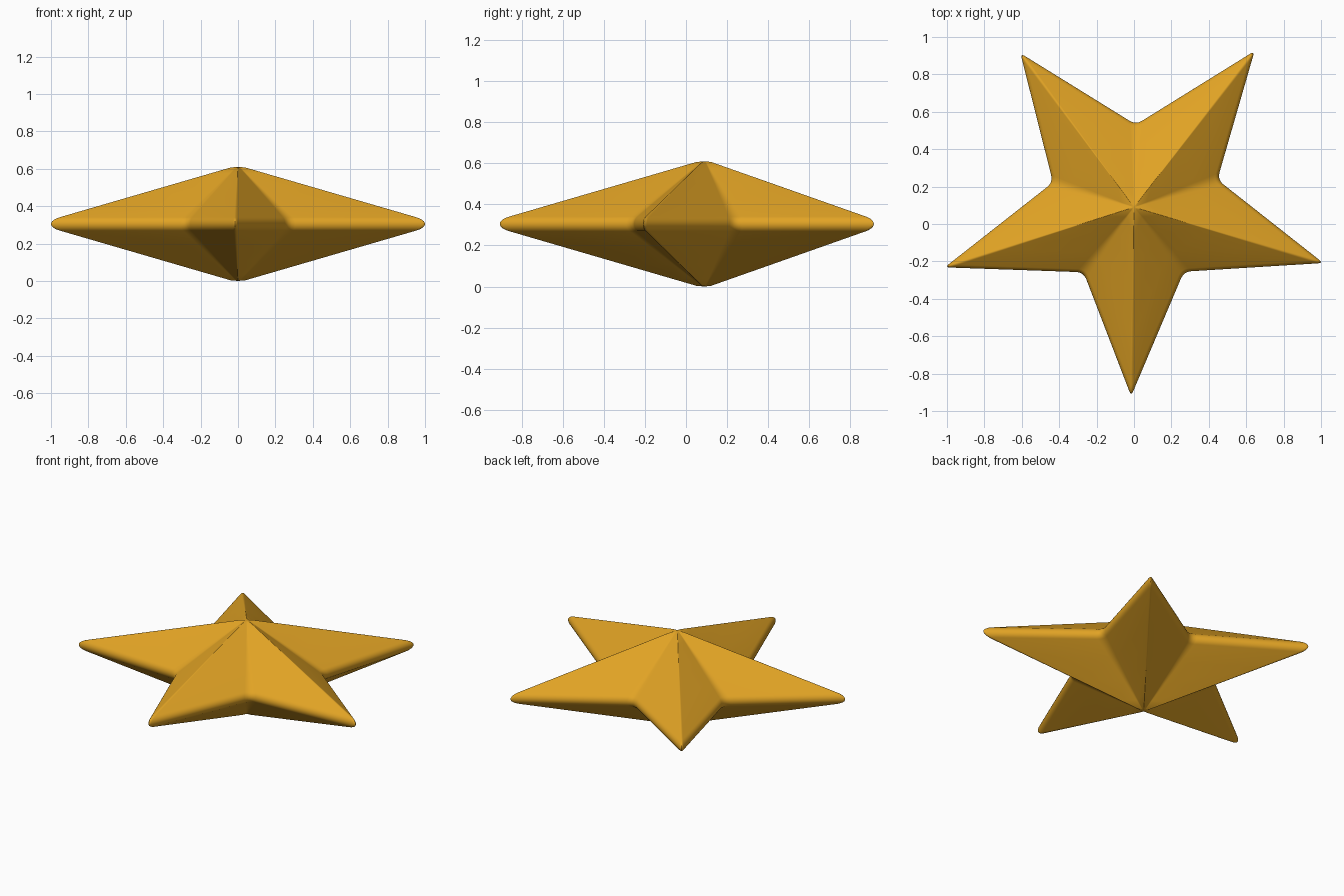
import bpy, bmesh, math
from mathutils import Vector

if "Cube" in bpy.data.objects:
    bpy.data.objects.remove(bpy.data.objects["Cube"])

HUB = Vector((0.0, 0.09))
MID, TOP = 0.305, 0.61

# Star outline, alternating tip and valley, counter-clockwise
tips = [(1.0, -0.205), (0.637, 0.915), (-0.6, 0.903), (-1.0, -0.228), (-0.015, -0.908)]
valleys = [(0.455, 0.24), (0.01, 0.54), (-0.442, 0.225), (-0.275, -0.265), (0.272, -0.262)]
corners = []
for t, v in zip(tips, valleys):
    corners.append((Vector(t) - HUB) * 1.012)   # rounding trims the tip back
    corners.append((Vector(v) - HUB) * 0.98)


def rounded(points):
    """Round each corner with a short quadratic curve."""
    out = []
    n = len(points)
    for i, p in enumerate(points):
        d = 0.028 if i % 2 == 0 else 0.04
        a = p + (points[i - 1] - p).normalized() * d
        b = p + (points[(i + 1) % n] - p).normalized() * d
        for k in range(5):
            u = k / 4
            out.append(a * (1 - u) ** 2 + p * 2 * u * (1 - u) + b * u ** 2)
    return out


outline = rounded(corners)

# Half profile (scale, height above the middle): round rim, sloped face, blunt peak
half = []
for k in range(7):
    t = math.radians(52.5) * k / 6
    half.append((1 - 0.12 * (1 - math.cos(t)), 0.045 * math.sin(t)))
s_rim, z_rim = half[-1]
peak = TOP - MID + 0.008
for s in (0.7, 0.4, 0.15, 0.04):
    half.append((s, peak + (z_rim - peak) * s / s_rim))
profile = [(s, -z) for s, z in reversed(half[1:])] + half

# Star body: stacked rings closed by a point above and below
bm = bmesh.new()
rings = [[bm.verts.new((HUB.x + p.x * s, HUB.y + p.y * s, MID + z)) for p in outline]
         for s, z in profile]
n = len(outline)
for lo, hi in zip(rings, rings[1:]):
    for i in range(n):
        j = (i + 1) % n
        bm.faces.new((lo[i], lo[j], hi[j], hi[i]))
bottom = bm.verts.new((HUB.x, HUB.y, 0))
top = bm.verts.new((HUB.x, HUB.y, TOP))
for i in range(n):
    j = (i + 1) % n
    bm.faces.new((rings[-1][i], rings[-1][j], top))
    bm.faces.new((rings[0][j], rings[0][i], bottom))
bmesh.ops.recalc_face_normals(bm, faces=bm.faces)
mesh = bpy.data.meshes.new("star")
bm.to_mesh(mesh)
bm.free()

star = bpy.data.objects.new("star", mesh)
bpy.context.collection.objects.link(star)

# Gold colour
gold = bpy.data.materials.new("gold")
gold.diffuse_color = (0.75, 0.365, 0.018, 1)
gold.use_nodes = True
gold.node_tree.nodes["Principled BSDF"].inputs["Base Color"].default_value = gold.diffuse_color
mesh.materials.append(gold)

# Soft shading over the ridges and rim
bpy.context.view_layer.objects.active = star
star.select_set(True)
bpy.ops.object.shade_smooth_by_angle(angle=math.radians(40))
